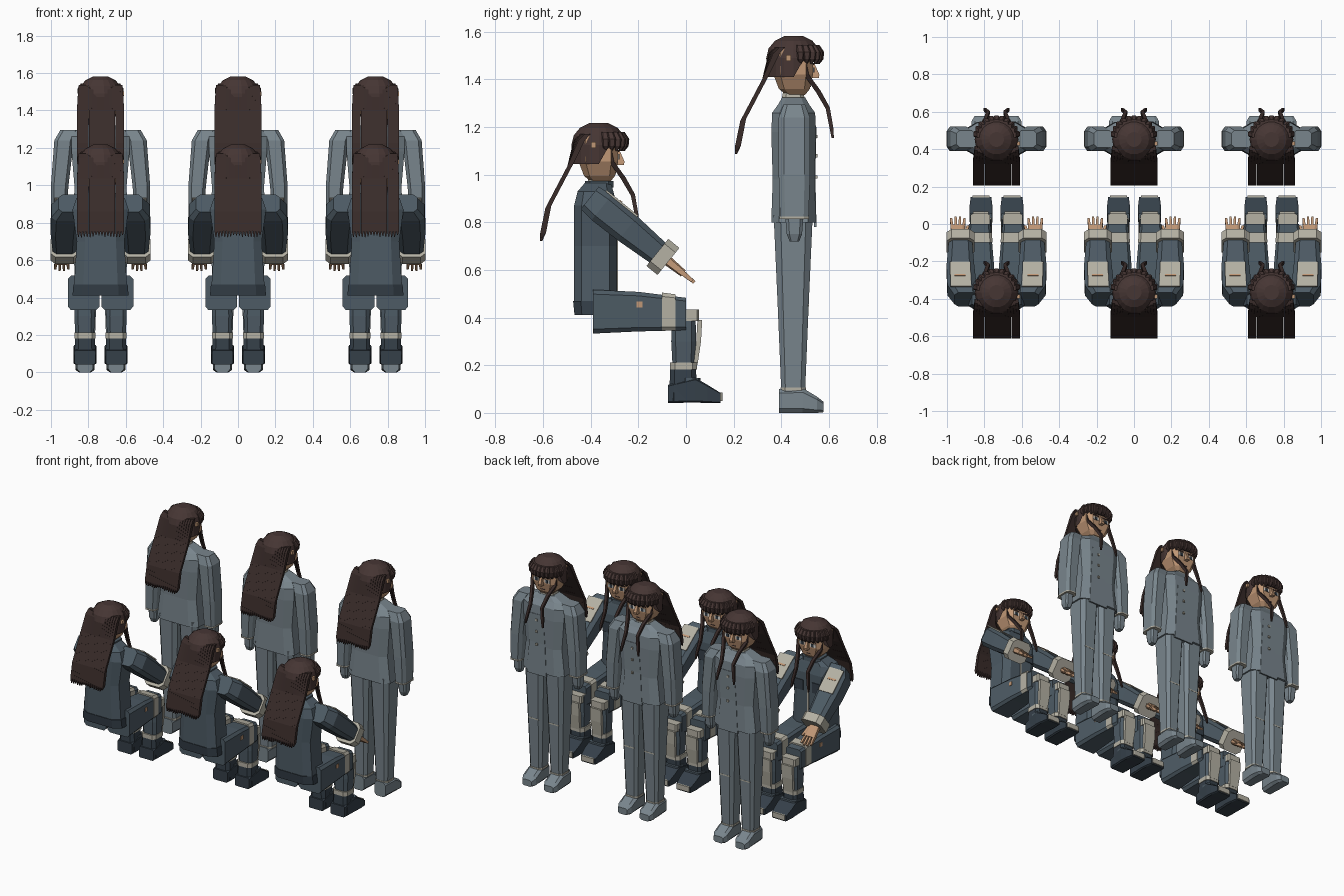
import bpy, bmesh, math, random
from mathutils import Vector

random.seed(4)
if "Cube" in bpy.data.objects:
    bpy.data.objects.remove(bpy.data.objects["Cube"])


def material(name, *rgb):
    m = bpy.data.materials.new(name)
    m.use_nodes = True
    m.diffuse_color = (*rgb, 1)
    m.node_tree.nodes["Principled BSDF"].inputs["Base Color"].default_value = (*rgb, 1)
    return m


SUIT = material("grey suit", .19, .235, .265)
JACKET = material("slate cloth", .075, .105, .13)
DARK = material("dark navy", .035, .05, .066)
HAIR = material("brown hair", .062, .037, .034)
STRAND = material("dark hair", .04, .024, .022)
SKIN = material("skin", .53, .31, .18)
BEIGE = material("pale beige", .46, .44, .37)
WHITE = material("eye white", .75, .73, .7)
parts = []


def finish(name, mat, bm):
    bmesh.ops.recalc_face_normals(bm, faces=bm.faces)
    mesh = bpy.data.meshes.new(name)
    bm.to_mesh(mesh)
    bm.free()
    mesh.materials.append(mat)
    ob = bpy.data.objects.new(name, mesh)
    bpy.context.collection.objects.link(ob)
    parts.append(ob)
    return ob


def make(name, mat, tubes, cut=.35):
    """Loft chamfered rings: x, y, z, half width, half depth, tilt in degrees."""
    bm = bmesh.new()
    for tube in tubes:
        rings = []
        for x, y, z, hu, hv, tilt in tube:
            k = 1 - cut
            if cut:
                shape = [(1, k), (k, 1), (-k, 1), (-1, k), (-1, -k), (-k, -1), (k, -1), (1, -k)]
            else:
                shape = [(1, 1), (-1, 1), (-1, -1), (1, -1)]
            c, s = math.cos(math.radians(tilt)), math.sin(math.radians(tilt))
            rings.append([bm.verts.new((x + u * hu, y + v * hv * c, z + v * hv * s)) for u, v in shape])
        for a, b in zip(rings, rings[1:]):
            for i in range(len(a)):
                j = (i + 1) % len(a)
                bm.faces.new((a[i], a[j], b[j], b[i]))
        bm.faces.new(rings[0])
        bm.faces.new(rings[-1])
    return finish(name, mat, bm)


def pair(name, mat, tubes, cut=.35):
    return make(name, mat, tubes + [[(-r[0], *r[1:]) for r in t] for t in tubes], cut)


def box(x, y, z, hx, hy, hz):
    return [(x, y, z - hz, hx, hy, 0), (x, y, z + hz, hx, hy, 0)]


def upright(x, y, *levels):
    return [(x, y + dy, z, hx, hy, 0) for z, hx, hy, dy in levels]


# Head and face
make("head", SKIN, [upright(0, .45, (1.335, .045, .04, .01), (1.36, .07, .065, .005),
     (1.42, .1, .083, 0), (1.53, .1, .083, 0))])
make("nose", SKIN, [upright(0, .53, (1.405, .013, .027, 0), (1.42, .012, .03, 0), (1.465, .007, .01, 0))], 0)
make("neck", SKIN, [box(0, .45, 1.33, .04, .04, .04)])
make("neck_collar", BEIGE, [upright(0, .45, (1.3, .055, .052, 0), (1.345, .046, .043, 0))])
pair("eye_whites", WHITE, [box(.042, .532, 1.44, .02, .004, .011)], 0)
pair("pupils", DARK, [box(.04, .535, 1.44, .009, .004, .011)], 0)
pair("eyebrows", HAIR, [box(.042, .533, 1.464, .024, .004, .004)], 0)
make("mouth", HAIR, [box(0, .521, 1.372, .016, .004, .003)], 0)
make("ear", SKIN, [box(.118, .43, 1.49, .008, .01, .012)], 0)

# Hair cap, high over the face and low at the back
bm = bmesh.new()
N = 18
rows = []
for r, z in [(.04, 1.582), (.08, 1.562), (.107, 1.53), (.117, 1.49), (.115, 0)]:
    row = []
    for i in range(N):
        a = 2 * math.pi * i / N
        low = 1.48 if math.sin(a) > .3 else 1.41
        row.append(bm.verts.new((r * math.cos(a), .452 + r * math.sin(a), z or low)))
    rows.append(row)
for a, b in zip(rows, rows[1:]):
    for i in range(N):
        j = (i + 1) % N
        bm.faces.new((a[i], a[j], b[j], b[i]))
bm.faces.new(rows[0])
bm.faces.new(rows[-1])
finish("hair_cap", HAIR, bm)

# Fringe, long back strands and two loose front locks
fringe = []
for i in range(11):
    a = math.radians(15 + 15 * i)
    ring = lambda r, z, h: (r * math.cos(a), .452 + r * math.sin(a), z, h, h, 0)
    fringe.append([ring(.095, 1.545, .013), ring(.112, 1.515, .016), ring(.112, 1.485, .013), ring(.104, 1.465, .005)])
make("fringe", HAIR, fringe)
strands = []
count = 16
for i in range(count):
    t = 2 * i / (count - 1) - 1
    x, drop = .118 * t, random.uniform(0, .015)
    w = .0078
    strands.append([(x * .92, .375 + .03 * t * t, 1.535, w, .012, 0), (x * .95, .36 + .02 * t * t, 1.51, w, .014, 0),
                    (x, .332, 1.405, w, .013, 20), (x, .24, 1.23, w, .013, 20),
                    (x, .218, 1.12, w, .012, 0), (x, .21, 1.085 + drop, .002, .004, 0)])
make("back_hair", STRAND, strands, 0)
pair("front_locks", STRAND, [[(.09, .485, 1.52, .01, .01, 0), (.088, .505, 1.42, .01, .011, 0),
     (.06, .555, 1.35, .01, .01, 30), (.045, .595, 1.28, .009, .009, 20),
     (.06, .61, 1.2, .008, .008, 0), (.066, .616, 1.155, .004, .005, 0)]], 0)
head_parts = parts[:]
parts.clear()

# Standing figure: jacket
make("suit_jacket", SUIT, [upright(0, .452, (.8, .16, .094, 0), (.98, .138, .088, 0),
     (1.18, .155, .094, 0), (1.26, .155, .09, 0), (1.295, .13, .065, 0), (1.325, .065, .048, 0))])
make("jacket_flap", SUIT, [upright(.03, .543, (.78, .075, .005, 0), (1.0, .06, .004, -.004), (1.2, .05, .004, .001))], 0)
make("jacket_buttons", BEIGE, [box(.03, .548, z, .007, .005, .007) for z in (.99, 1.08, 1.16)], 0)
# Standing figure: arms, hands, legs and shoes
pair("suit_arms", SUIT, [upright(0, .455, ) or
     [(.165, .455, 1.295, .05, .045, 0), (.195, .455, 1.24, .052, .066, 0), (.218, .455, 1.0, .047, .066, 0),
      (.225, .455, .82, .04, .06, 0)]])
pair("suit_cuffs", BEIGE, [box(.225, .455, .82, .042, .062, .005)])
pair("gloves", SUIT, [upright(.225, .455, (.72, .018, .02, 0), (.75, .028, .032, 0), (.82, .03, .038, 0))])
pair("suit_legs", SUIT, [upright(.078, .45, (.09, .045, .05, 0), (.45, .058, .065, 0), (.83, .072, .082, 0))])
pair("knee_seams", BEIGE, [box(.078, .512, .45, .04, .004, .004)], 0)
pair("trouser_hems", BEIGE, [box(.078, .45, .1, .048, .053, .006)])
pair("suit_shoes", SUIT, [[(.083, .39, .05, .042, .05, 90), (.083, .49, .052, .05, .052, 90),
     (.083, .55, .034, .05, .034, 90), (.083, .577, .025, .035, .022, 90)]])
standing = parts[:]
parts.clear()

# Seated figure: torso
make("seated_jacket", JACKET, [upright(0, -.38, (.46, .142, .09, 0), (.7, .127, .09, 0),
     (.87, .15, .09, 0), (.93, .13, .075, 0), (.965, .07, .055, .01))])
make("jacket_hem", DARK, [upright(0, -.38, (.41, .15, .088, 0), (.47, .145, .094, 0))])
make("jacket_collar", JACKET, [box(0, -.365, .96, .07, .06, .014)])
make("chest_zip", BEIGE, [box(0, -.29, .7, .006, .005, .2)], 0)
pair("chest_pockets", DARK, [box(.07, -.29, .78, .035, .005, .035)], 0)
# Seated figure: arms reaching forward to the knees
SLOPE = 51


def along(*stations):
    """Rings along the sloping arm: distance, x, half width, half depth, lift."""
    f, up = Vector((0, .777, -.629)), Vector((0, .629, .777))
    out = []
    for d, x, hu, hv, lift in stations:
        p = Vector((0, -.4, .9)) + f * d + up * lift
        out.append((x, p.y, p.z, hu, hv, SLOPE))
    return out


pair("seated_arms", JACKET, [along((-.005, .165, .06, .06, 0), (.06, .185, .078, .068, 0),
     (.2, .193, .074, .065, 0), (.38, .193, .062, .052, 0))])
pair("arm_patches", BEIGE, [along((.03, .19, .055, .004, .066), (.2, .195, .055, .004, .066))], 0)
pair("patch_marks", SKIN, [along((.1, .195, .03, .003, .07), (.112, .195, .03, .003, .07))], 0)
pair("arm_cuffs", BEIGE, [along((.36, .193, .075, .073, 0), (.42, .193, .075, .073, 0))])
pair("palms", SKIN, [along((.4, .205, .032, .022, 0), (.5, .207, .04, .016, 0))])
pair("fingers", SKIN, [along((.48, .207 + k, .008, .012, 0), (.565 - abs(k) * .5, .207 + k * 1.2, .006, .007, 0))
     for k in (-.03, -.01, .01, .03)] + [along((.43, .17, .01, .01, 0), (.5, .152, .007, .007, 0))], 0)
# Seated figure: thighs, knees and shins
pair("thighs", JACKET, [[(.09, -.39, .425, .085, .092, 90), (.09, -.2, .425, .075, .083, 90),
     (.09, 0, .415, .058, .068, 90)]], .2)
pair("thigh_bands", BEIGE, [[(.09, -.1, .425, .068, .08, 90), (.09, -.045, .422, .066, .076, 90)]], .2)
pair("thigh_tags", SKIN, [box(.162, -.195, .455, .006, .013, .013)], 0)
pair("shins", JACKET, [upright(.085, -.01, (.17, .048, .045, 0), (.3, .055, .052, 0), (.43, .05, .05, 0))])
pair("knee_pads", BEIGE, [box(.087, .015, .41, .052, .04, .025)], .2)
pair("shin_plates", BEIGE, [upright(.085, .045, (.2, .035, .008, -.005), (.3, .042, .01, .008),
     (.39, .042, .01, .013))], 0)
pair("ankle_bands", BEIGE, [box(.083, -.01, .197, .056, .057, .015)])
# Seated figure: boots
pair("boot_shafts", DARK, [upright(.083, -.012, (.05, .06, .06, 0), (.185, .052, .054, 0))])
pair("boot_feet", DARK, [[(.083, -.075, .08, .055, .038, 90), (.083, .04, .095, .062, .052, 90),
     (.083, .09, .08, .062, .038, 90), (.083, .145, .063, .055, .021, 90)]], .15)
pair("boot_toes", BEIGE, [box(.083, .143, .068, .046, .01, .018)], .2)
pair("boot_straps", JACKET, [box(.083, .025, .135, .058, .035, .012)], .2)
seated = parts[:]

# Repeat the figures in two rows of three
SEAT_SHIFT = Vector((0, -.818, -.365))


def repeat(objects, shift, label):
    for ob in objects:
        for side, x in (("right", -.735), ("left", .735), ("middle", 0)):
            copy = ob.copy()
            copy.name = f"{label}_{side}_{ob.name}"
            copy.location = shift + Vector((x, 0, 0))
            bpy.context.collection.objects.link(copy)


repeat(head_parts + standing, Vector(), "standing")
repeat(head_parts, SEAT_SHIFT, "seated")
repeat(seated, Vector(), "seated")
for ob in head_parts + standing + seated:
    bpy.data.objects.remove(ob)
